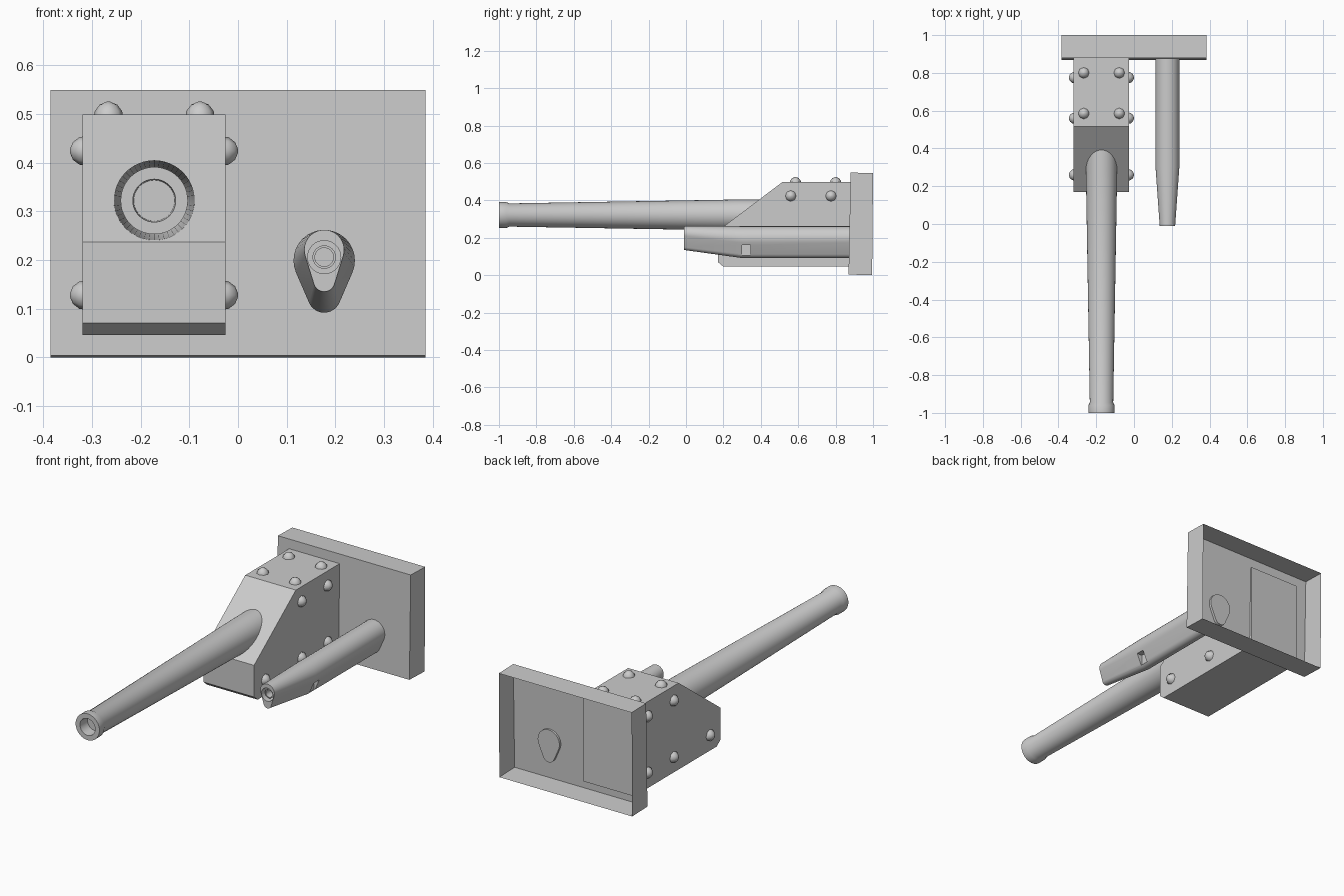
import bpy, bmesh, math
from mathutils import Matrix, Vector

if "Cube" in bpy.data.objects:
    bpy.data.objects.remove(bpy.data.objects["Cube"])

grey = bpy.data.materials.new("plain grey")
grey.diffuse_color = (0.6, 0.6, 0.6, 1)
grey.use_nodes = True
grey.node_tree.nodes["Principled BSDF"].inputs["Base Color"].default_value = grey.diffuse_color


def make(name, bm, smooth=None):
    bmesh.ops.recalc_face_normals(bm, faces=bm.faces)
    me = bpy.data.meshes.new(name)
    bm.to_mesh(me)
    bm.free()
    me.materials.append(grey)
    ob = bpy.data.objects.new(name, me)
    bpy.context.collection.objects.link(ob)
    if smooth:
        shade(ob, smooth)
    return ob


def activate(ob):
    bpy.ops.object.select_all(action='DESELECT')
    ob.select_set(True)
    bpy.context.view_layer.objects.active = ob


def shade(ob, angle):
    activate(ob)
    bpy.ops.object.shade_smooth_by_angle(angle=math.radians(angle))


def loft(bm, rings):
    """Skin a list of point rings and cap both ends."""
    vs = [[bm.verts.new(p) for p in ring] for ring in rings]
    n = len(vs[0])
    for a, b in zip(vs, vs[1:]):
        for i in range(n):
            j = (i + 1) % n
            bm.faces.new((a[i], a[j], b[j], b[i]))
    bm.faces.new(vs[0])
    bm.faces.new(vs[-1])


def lathe(bm, profile, loc, axis, n):
    """Revolve (radius, distance) pairs around an axis."""
    m = Matrix.Translation(loc) @ Vector(axis).to_track_quat('Z', 'Y').to_matrix().to_4x4()
    loft(bm, [[m @ Vector((r * math.cos(2 * math.pi * i / n),
                           r * math.sin(2 * math.pi * i / n), h)) for i in range(n)]
              for r, h in profile])


def cut(ob, cutter):
    mod = ob.modifiers.new("cut", 'BOOLEAN')
    mod.operation = 'DIFFERENCE'
    mod.solver = 'EXACT'
    mod.object = cutter
    activate(ob)
    bpy.ops.object.modifier_apply(modifier=mod.name)
    bpy.data.objects.remove(cutter)


# Slightly tilted mounting plate: a thin shell, open at the back
bm = bmesh.new()
front = [bm.verts.new(p) for p in ((-.385, .869, .004), (.385, .869, .004),
                                   (.385, .88, .549), (-.385, .88, .549))]
back = [bm.verts.new(p) for p in ((-.385, .995, 0), (.385, .995, 0),
                                  (.385, 1, .546), (-.385, 1, .546))]
bm.faces.new(front)
for i in range(4):
    j = (i + 1) % 4
    bm.faces.new((front[j], front[i], back[i], back[j]))
make("mounting_plate", bm)

# Wedge-nosed gun housing
side = [(.885, .046), (.2, .046), (.17, .071), (.17, .237), (.516, .499), (.885, .499)]
bm = bmesh.new()
loft(bm, [[(x, y, z) for y, z in side] for x in (-.319, -.026)])
make("gun_housing", bm)

# Domed bolts on both sides and on top of the housing
spots = []
for x, d in ((-.319, -1), (-.026, 1)):
    for y, z in ((.56, .424), (.775, .424), (.26, .128), (.56, .128), (.775, .128)):
        spots.append(((x, y, z), (d, 0, 0)))
for x in (-.266, -.078):
    for y in (.585, .8):
        spots.append(((x, y, .499), (0, 0, 1)))
bm = bmesh.new()
for loc, axis in spots:
    lathe(bm, [(.03, -.004), (.028, .007), (.018, .02), (.004, .026)], loc, axis, 8)
make("housing_bolts", bm, 50)

# Main barrel with flared muzzle and bore
bm = bmesh.new()
lathe(bm, [(.083, -.5), (.083, -.28), (.062, .945), (.069, .96), (.069, 1),
           (.044, 1), (.042, .94)], (-.172, 0, .322), (0, -1, 0), 48)
make("main_barrel", bm, 30)


def pear(y, R, cz, r, bz, x=.177, n=20, m=12):
    """Pear outline: large arc above, small arc below, joined by tangents."""
    a = math.asin((R - r) / (cz - bz))
    pts = []
    for rad, z, t0, t1, k in ((R, cz, -a, math.pi + a, n),
                              (r, bz, math.pi + a, 2 * math.pi - a, m)):
        for i in range(k + 1):
            t = t0 + (t1 - t0) * i / k
            pts.append((x + rad * math.cos(t), y, z + rad * math.sin(t)))
    return pts


# Secondary gun sleeve, tapering toward the front
bm = bmesh.new()
loft(bm, [pear(.885, .063, .199, .034, .126), pear(.3, .063, .199, .034, .126),
          pear(-.01, .041, .221, .022, .157)])
sleeve = make("secondary_sleeve", bm)

# Muzzle recess and side slot
bm = bmesh.new()
lathe(bm, [(.034, -.06), (.034, .1)], (.177, 0, .206), (0, -1, 0), 32)
cut(sleeve, make("recess_cutter", bm))
bm = bmesh.new()
bmesh.ops.create_cube(bm, size=1, matrix=Matrix.Translation((.25, .322, .134))
                      @ Matrix.Diagonal((.1, .045, .058, 1)))
cut(sleeve, make("slot_cutter", bm))
shade(sleeve, 30)

# Secondary barrel inside the recess
bm = bmesh.new()
lathe(bm, [(.024, -.07), (.024, -.005), (.019, -.005), (.019, -.05)],
      (.177, 0, .206), (0, -1, 0), 32)
make("secondary_barrel", bm, 30)
